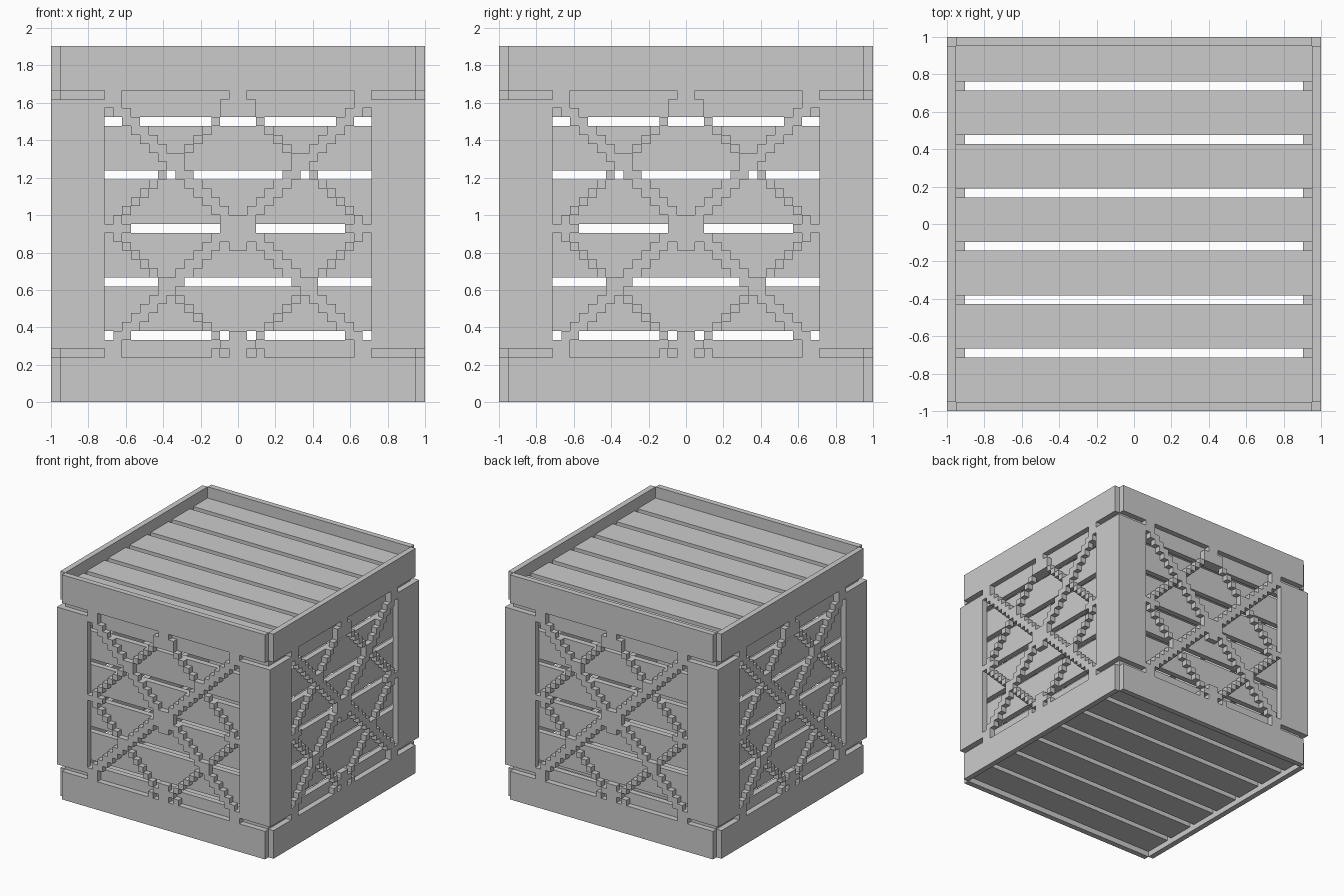
import bpy, bmesh, math
from mathutils import Matrix, Vector

cube = bpy.data.objects.get("Cube")
if cube:
    bpy.data.objects.remove(cube, do_unlink=True)

U = 2 / 42          # one block
W = 42              # crate width in blocks

grey = bpy.data.materials.new("crate_grey")
grey.use_nodes = True
colour = (0.6, 0.6, 0.6, 1)
grey.diffuse_color = colour
grey.node_tree.nodes["Principled BSDF"].inputs["Base Color"].default_value = colour


def finish(bm, name):
    bmesh.ops.remove_doubles(bm, verts=bm.verts, dist=1e-5)
    bmesh.ops.recalc_face_normals(bm, faces=bm.faces)
    mesh = bpy.data.meshes.new(name)
    bm.to_mesh(mesh)
    bm.free()
    mesh.materials.append(grey)
    obj = bpy.data.objects.new(name, mesh)
    bpy.context.scene.collection.objects.link(obj)


def box(name, lo, hi):
    """Box between two corners given in blocks."""
    lo, hi = Vector(lo), Vector(hi)
    centre = (lo + hi) / 2 - Vector((W / 2, W / 2, 0))
    bm = bmesh.new()
    bmesh.ops.create_cube(bm, size=1)
    bmesh.ops.scale(bm, vec=(hi - lo) * U, verts=bm.verts)
    bmesh.ops.translate(bm, vec=centre * U, verts=bm.verts)
    finish(bm, name)


# Fretwork drawn on the left half, then mirrored
half = set()


def fill(x0, x1, z0, z1):
    half.update((x, z) for x in range(x0, x1) for z in range(z0, z1))


fill(1, 21, 0, 5)            # lower band
fill(1, 21, 35, 40)          # upper band
fill(0, 6, 6, 34)            # corner post
for z in (5, 34):            # links between bands and posts
    fill(6, 8, z, z + 1)
    fill(20, 21, z, z + 1)
for z in range(20, 34):      # upper arms
    fill(39 - z, 41 - z, z, z + 1)
    fill(z - 13, z - 12, z, z + 1)
for z in range(6, 20):       # lower arms
    fill(z, z + 2, z, z + 1)
    fill(25 - z, 26 - z, z, z + 1)
fill(7, 8, 18, 21)           # side joint
fill(8, 9, 19, 20)
fill(19, 21, 32, 34)         # top joint
fill(20, 21, 6, 8)           # bottom joint
fill(18, 19, 5, 6)
fill(20, 21, 17, 19)         # centre joint
half = {(x, z) for x, z in half if x < 21}
cells = half | {(W - 1 - x, z) for x, z in half}
cells = {c for c in cells if c[0] < W - 1 or not 6 <= c[1] < 34}  # shared corner


def panel(name, turn):
    bm = bmesh.new()

    def quad(*pts):
        bm.faces.new([bm.verts.new(((x - W / 2) * U, (y - W / 2) * U, z * U))
                      for x, y, z in pts])

    for x, z in sorted(cells):
        ring = [(x, z), (x + 1, z), (x + 1, z + 1), (x, z + 1)]
        sides = [(x, z - 1), (x + 1, z), (x, z + 1), (x - 1, z)]
        for y in (0, 1):
            quad(*[(a, y, b) for a, b in ring])
        for i, neighbour in enumerate(sides):
            if neighbour not in cells:
                (a, b), (c, d) = ring[i], ring[(i + 1) % 4]
                quad((a, 0, b), (c, 0, d), (c, 1, d), (a, 1, b))
    bmesh.ops.rotate(bm, verts=bm.verts, matrix=Matrix.Rotation(turn, 3, "Z"))
    finish(bm, name)


for i, side in enumerate(("front", "left", "back", "right")):
    panel(side + "_lattice", i * math.pi / 2)

# Inner wall slats
for z in range(2, 37, 6):
    top = min(z + 5, 37)
    box("front_slat", (1, 1, z), (41, 2, top))
    box("back_slat", (1, 40, z), (41, 41, top))
    box("right_slat", (1, 2, z), (2, 40, top))
    box("left_slat", (40, 2, z), (41, 40, top))

# Lid and floor slats
for y in range(1, 41, 6):
    end = min(y + 5, 41)
    box("lid_slat", (1, y, 37), (41, end, 38))
    box("floor_slat", (1, y, 1), (41, end, 2))
